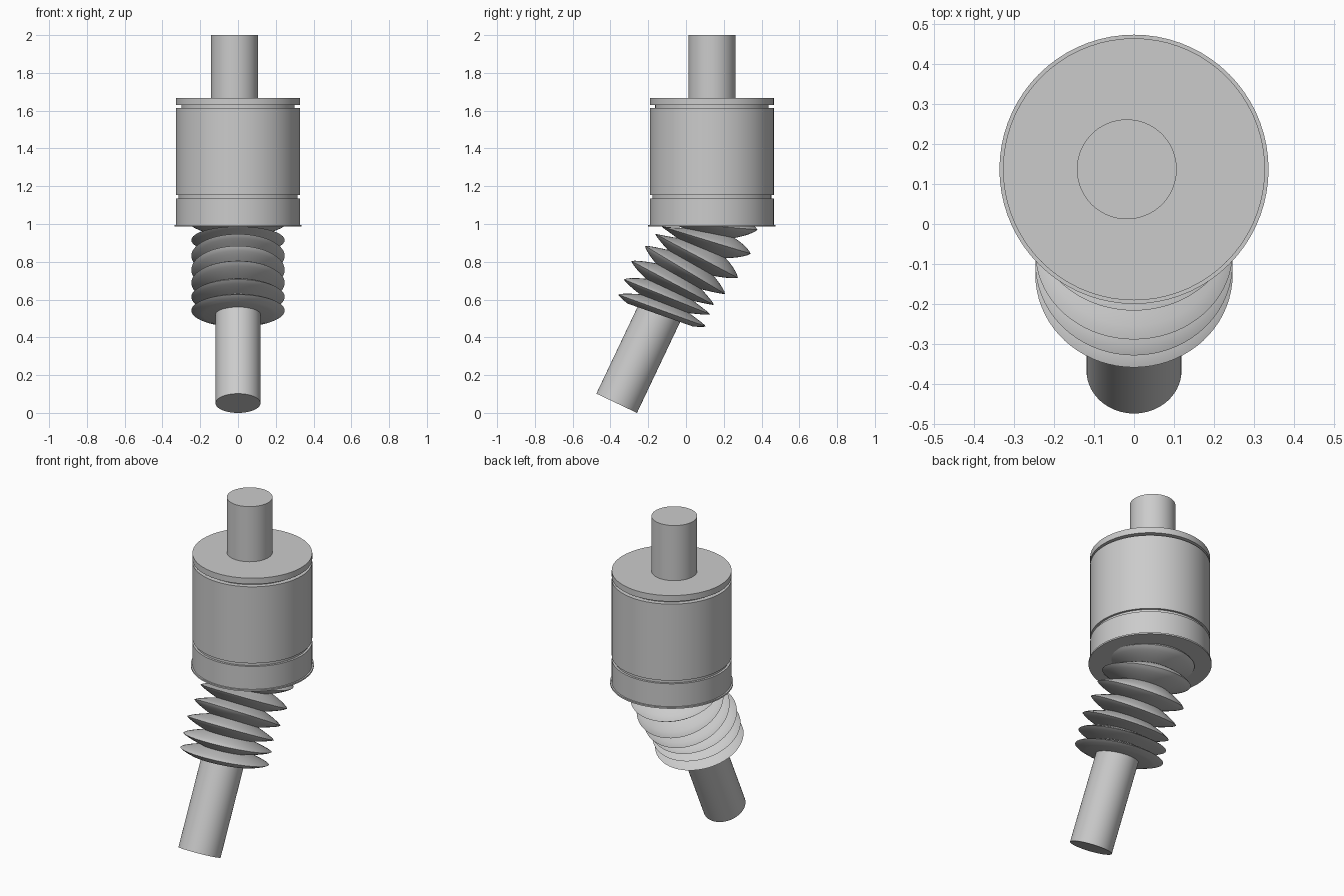
import bpy, bmesh, math
from mathutils import Vector, Matrix

cube = bpy.data.objects.get("Cube")
if cube:
    bpy.data.objects.remove(cube, do_unlink=True)

SEGMENTS = 72

grey = bpy.data.materials.new("light grey")
grey.use_nodes = True
colour = (0.6, 0.6, 0.6, 1)
grey.diffuse_color = colour
grey.node_tree.nodes["Principled BSDF"].inputs["Base Color"].default_value = colour


def loft(name, rings, smooth_angle=30):
    """Skin a closed surface over rings given as (centre, tilt about x, radius)."""
    bm = bmesh.new()
    loops = []
    for centre, tilt, radius in rings:
        turn = Matrix.Rotation(tilt, 3, 'X')
        loop = []
        for i in range(SEGMENTS):
            a = math.tau * i / SEGMENTS
            offset = Vector((math.cos(a), math.sin(a), 0)) * radius
            loop.append(bm.verts.new(Vector(centre) + turn @ offset))
        loops.append(loop)
    for low, high in zip(loops, loops[1:]):
        for i in range(SEGMENTS):
            j = (i + 1) % SEGMENTS
            bm.faces.new((low[i], low[j], high[j], high[i]))
    bm.faces.new(loops[0][::-1])
    bm.faces.new(loops[-1])
    bmesh.ops.recalc_face_normals(bm, faces=bm.faces)
    mesh = bpy.data.meshes.new(name)
    bm.to_mesh(mesh)
    bm.free()
    mesh.materials.append(grey)
    obj = bpy.data.objects.new(name, mesh)
    bpy.context.collection.objects.link(obj)
    bpy.ops.object.select_all(action='DESELECT')
    obj.select_set(True)
    bpy.context.view_layer.objects.active = obj
    bpy.ops.object.shade_smooth_by_angle(angle=math.radians(smooth_angle))
    return obj


def upright(name, x, y, profile):
    """Turned part on a vertical axis from (z, radius) pairs."""
    return loft(name, [((x, y, z), 0, r) for z, r in profile])


# Housing with bottom flange and two grooves
BODY_Y = 0.137
R = 0.328
upright("housing", 0, BODY_Y, [
    (0.987, 0.337), (0.996, 0.337), (0.996, R),
    (1.134, R), (1.134, 0.315), (1.153, 0.315), (1.153, R),
    (1.615, R), (1.615, 0.3), (1.631, 0.3), (1.631, R), (1.667, R)])

# Upper stem, slightly off the housing axis
upright("upper_stem", -0.018, BODY_Y, [(1.64, 0.125), (2.0, 0.125)])

# Tilted lower rod
lean = math.radians(25.4)
foot = Vector((0, -0.367, 0.051))
axis = Vector((0, math.sin(lean), math.cos(lean)))
loft("lower_rod", [(foot + axis * d, -lean, 0.119) for d in (0, 0.56)])

# Bent bellows: each fold is y, z and tilt in degrees
folds = [(-0.127, 0.542, 20), (-0.1, 0.614, 22), (-0.071, 0.688, 28),
         (-0.005, 0.757, 31), (0.056, 0.831, 28), (0.106, 0.915, 17),
         (0.132, 0.991, 5)]
VALLEY, CREST = 0.14, 0.247
STEPS = 12
rings = []
for n in range(-4, STEPS * (len(folds) - 1) + 5):
    f = n / STEPS
    i = min(max(math.floor(f), 0), len(folds) - 2)
    y, z, tilt = (p + (q - p) * (f - i) for p, q in zip(folds[i], folds[i + 1]))
    from_crest = 2 * abs(f - round(f))
    radius = VALLEY + (CREST - VALLEY) * (1 - from_crest ** 1.3)
    rings.append(((0, y, z), -math.radians(tilt), radius))
loft("bellows", rings, 65)
